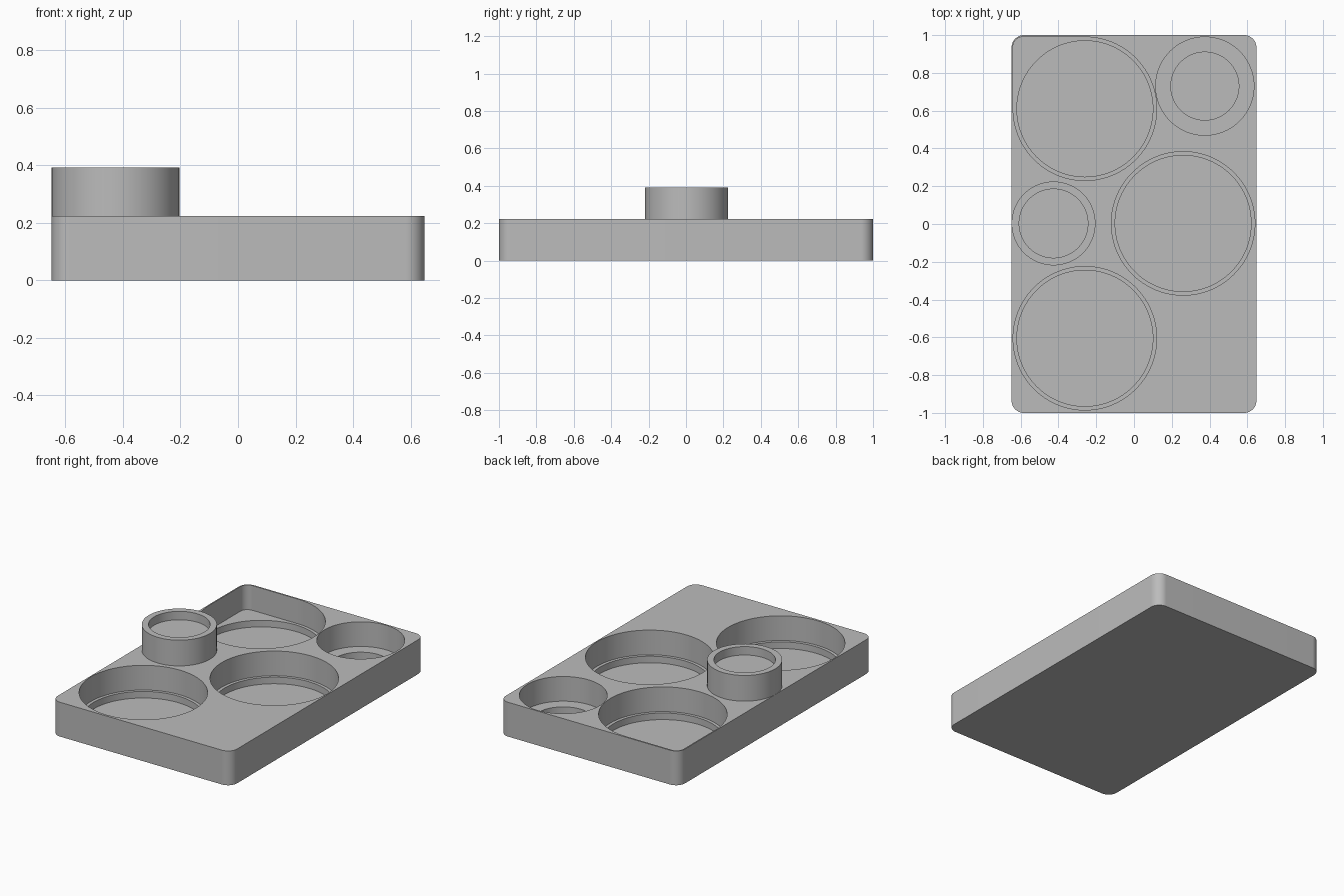
import bpy, bmesh
from math import sin, cos, pi, radians

cube = bpy.data.objects.get("Cube")
if cube:
    bpy.data.objects.remove(cube, do_unlink=True)

grey = bpy.data.materials.new("plain grey")
grey.use_nodes = True
grey.diffuse_color = (0.5, 0.5, 0.5, 1)
grey.node_tree.nodes["Principled BSDF"].inputs["Base Color"].default_value = (0.5, 0.5, 0.5, 1)


def prism(name, centre, half, radii, z0, z1, steps=24):
    """Upright block; radii round the corners (+x+y, -x+y, -x-y, +x-y)."""
    bm = bmesh.new()
    ring = []
    signs = ((1, 1), (-1, 1), (-1, -1), (1, -1))
    for corner, ((sx, sy), r) in enumerate(zip(signs, radii)):
        cx = centre[0] + sx * (half[0] - r)
        cy = centre[1] + sy * (half[1] - r)
        for i in range(steps + 1):
            a = (corner + i / steps) * pi / 2
            ring.append(bm.verts.new((cx + r * cos(a), cy + r * sin(a), z0)))
    bmesh.ops.remove_doubles(bm, verts=ring, dist=0.0005)
    base = bm.faces.new(list(bm.verts))
    top = bmesh.ops.extrude_face_region(bm, geom=[base])
    bmesh.ops.translate(bm, vec=(0, 0, z1 - z0),
                        verts=[g for g in top["geom"] if isinstance(g, bmesh.types.BMVert)])
    bmesh.ops.recalc_face_normals(bm, faces=bm.faces)
    mesh = bpy.data.meshes.new(name)
    bm.to_mesh(mesh)
    bm.free()
    mesh.materials.append(grey)
    obj = bpy.data.objects.new(name, mesh)
    bpy.context.collection.objects.link(obj)
    return obj


def cylinder(name, centre, r, z0, z1):
    return prism(name, centre, (r, r), (r,) * 4, z0, z1)


def carve(body, cutters):
    """Subtract the cutters, then smooth the round walls."""
    bpy.ops.object.select_all(action='DESELECT')
    body.select_set(True)
    bpy.context.view_layer.objects.active = body
    for cutter in cutters:
        cutter.hide_render = True
        mod = body.modifiers.new("pocket", 'BOOLEAN')
        mod.operation = 'DIFFERENCE'
        mod.solver = 'EXACT'
        mod.object = cutter
        bpy.ops.object.modifier_apply(modifier=mod.name)
        bpy.data.objects.remove(cutter, do_unlink=True)
    bpy.ops.object.shade_smooth_by_angle(angle=radians(30))


TOP, LEDGE, FLOOR = 0.224, 0.063, 0.02

# Tray slab with rounded corners
tray = prism("tray", (0, 0), (0.648, 1), (0.065,) * 4, 0, TOP)

# Stepped round pockets: centre, rim radius, floor radius
pockets = [((-0.26, -0.605), 0.38, 0.36),
           ((0.26, 0.003), 0.38, 0.36),
           ((0.375, 0.73), 0.26, 0.18),
           ((-0.26, 0.61), 0.38, 0.36)]
cutters = []
for centre, rim, inner in pockets[:3]:
    cutters.append(cylinder("rim_cutter", centre, rim, LEDGE, TOP + 0.1))
# The back pocket runs out into the tray corner
centre, rim, inner = pockets[3]
cutters.append(prism("corner_cutter", centre, (rim, rim), (rim, 0.05, rim, rim), LEDGE, TOP + 0.1))
for centre, rim, inner in pockets:
    cutters.append(cylinder("floor_cutter", centre, inner, FLOOR, LEDGE + 0.05))
carve(tray, cutters)

# Raised cup holder with a shallow recess
cup = cylinder("raised_cup", (-0.426, 0.003), 0.222, TOP, 0.392)
carve(cup, [cylinder("cup_cutter", (-0.426, 0.003), 0.182, 0.337, 0.5)])
